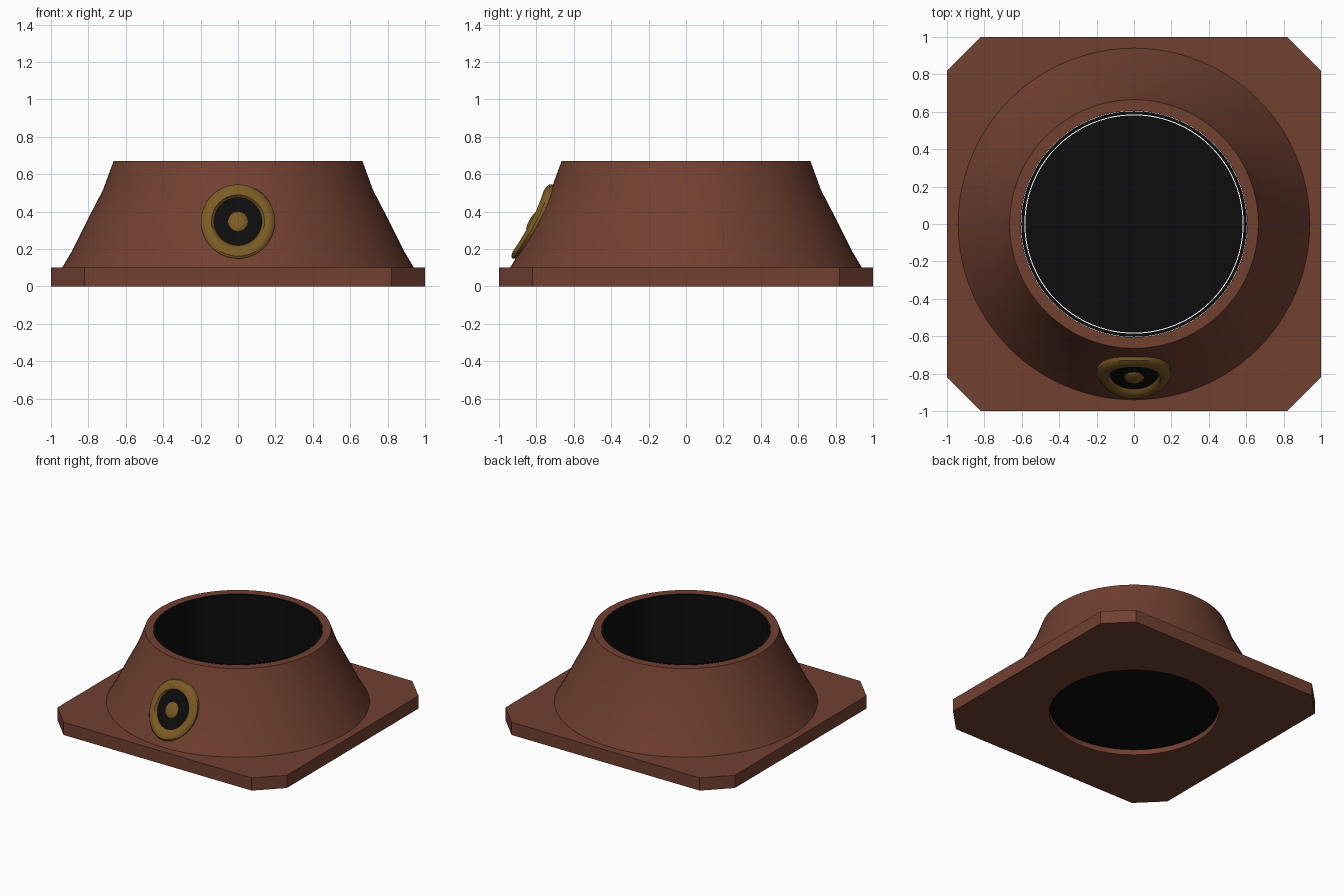
import bpy, bmesh, math

cube = bpy.data.objects.get("Cube")
if cube:
    bpy.data.objects.remove(cube)


def material(name, rgb):
    m = bpy.data.materials.new(name)
    m.use_nodes = True
    m.diffuse_color = (*rgb, 1)
    m.node_tree.nodes["Principled BSDF"].inputs["Base Color"].default_value = (*rgb, 1)
    return m


brown = material("clay brown", (0.165, 0.052, 0.03))
black = material("soot black", (0.004, 0.004, 0.004))
gold = material("dull gold", (0.2, 0.105, 0.018))


def finish(name, bm, mats, smooth=True):
    bmesh.ops.recalc_face_normals(bm, faces=bm.faces)
    mesh = bpy.data.meshes.new(name)
    bm.to_mesh(mesh)
    bm.free()
    for m in mats:
        mesh.materials.append(m)
    obj = bpy.data.objects.new(name, mesh)
    bpy.context.collection.objects.link(obj)
    if smooth:
        bpy.ops.object.select_all(action="DESELECT")
        obj.select_set(True)
        bpy.context.view_layer.objects.active = obj
        bpy.ops.object.shade_smooth_by_angle(angle=math.radians(35))
    return obj


def lathe(profile, segments, closed=False):
    """Spin (radius, height) points around z."""
    bm = bmesh.new()
    verts = [bm.verts.new((r, 0, z)) for r, z in profile]
    pairs = list(zip(verts, verts[1:])) + ([(verts[-1], verts[0])] if closed else [])
    edges = [bm.edges.new(p) for p in pairs]
    bmesh.ops.spin(bm, geom=verts + edges, cent=(0, 0, 0), axis=(0, 0, 1),
                   angle=math.tau, steps=segments)
    bmesh.ops.remove_doubles(bm, verts=bm.verts, dist=0.0005)
    return bm


# Square base plate with clipped corners and a round hole
PLATE = 0.1
HOLE = 0.605
CLIP = 0.82
bm = bmesh.new()
octagon = [(1, -CLIP), (1, CLIP), (CLIP, 1), (-CLIP, 1),
           (-1, CLIP), (-1, -CLIP), (-CLIP, -1), (CLIP, -1)]
circle = [(HOLE * math.cos(math.tau * i / 96), HOLE * math.sin(math.tau * i / 96))
          for i in range(96)]
for loop in (octagon, circle):
    vs = [bm.verts.new((x, y, 0)) for x, y in loop]
    for a, b in zip(vs, vs[1:] + vs[:1]):
        bm.edges.new((a, b))
bmesh.ops.triangle_fill(bm, edges=bm.edges[:], use_beauty=True)
top = bmesh.ops.extrude_face_region(bm, geom=bm.faces[:])["geom"]
bmesh.ops.translate(bm, vec=(0, 0, PLATE),
                    verts=[v for v in top if isinstance(v, bmesh.types.BMVert)])
finish("base_plate", bm, [brown])

# Flared collar standing on the plate
flare = [(0.94, 0.1), (0.89, 0.185), (0.81, 0.345), (0.722, 0.515), (0.665, 0.67)]
finish("flared_collar", lathe(flare + [(HOLE, 0.67), (HOLE, PLATE)], 96, closed=True), [brown])

# Dark lining and floor inside the opening
lining = [(0.603, 0.04), (0.603, 0.671), (0.586, 0.671), (0.586, 0.04)]
finish("dark_lining", lathe(lining, 96, closed=True), [black])
bm = bmesh.new()
bmesh.ops.create_circle(bm, cap_ends=True, segments=96, radius=0.581)
bmesh.ops.translate(bm, vec=(0, 0, 0.04), verts=bm.verts)
finish("dark_floor", bm, [black], smooth=False)


# Round badge wrapped onto the front of the collar
def collar_radius(z):
    for (r0, z0), (r1, z1) in zip(flare, flare[1:]):
        if z <= z1:
            return r0 + (r1 - r0) * (z - z0) / (z1 - z0)
    return flare[-1][0]


def wrapped_badge(name, profile, mat):
    bm = lathe(profile, 48)
    for v in bm.verts:
        x, z, lift = v.co.x, v.co.y + 0.347, v.co.z
        v.co = (x, -math.sqrt(collar_radius(z) ** 2 - x * x) - lift, z)
    finish(name, bm, [mat])


wrapped_badge("badge_ring", [(0.198, -0.01), (0.198, 0.018), (0.185, 0.031), (0.162, 0.037),
                             (0.142, 0.031), (0.128, 0.012), (0.126, -0.01)], gold)
wrapped_badge("badge_field", [(0.13, 0.01), (0.09, 0.011), (0.05, 0.011)], black)
wrapped_badge("badge_stud", [(0.055, -0.01), (0.053, 0.016), (0.04, 0.026),
                             (0.02, 0.031), (0, 0.032)], gold)
